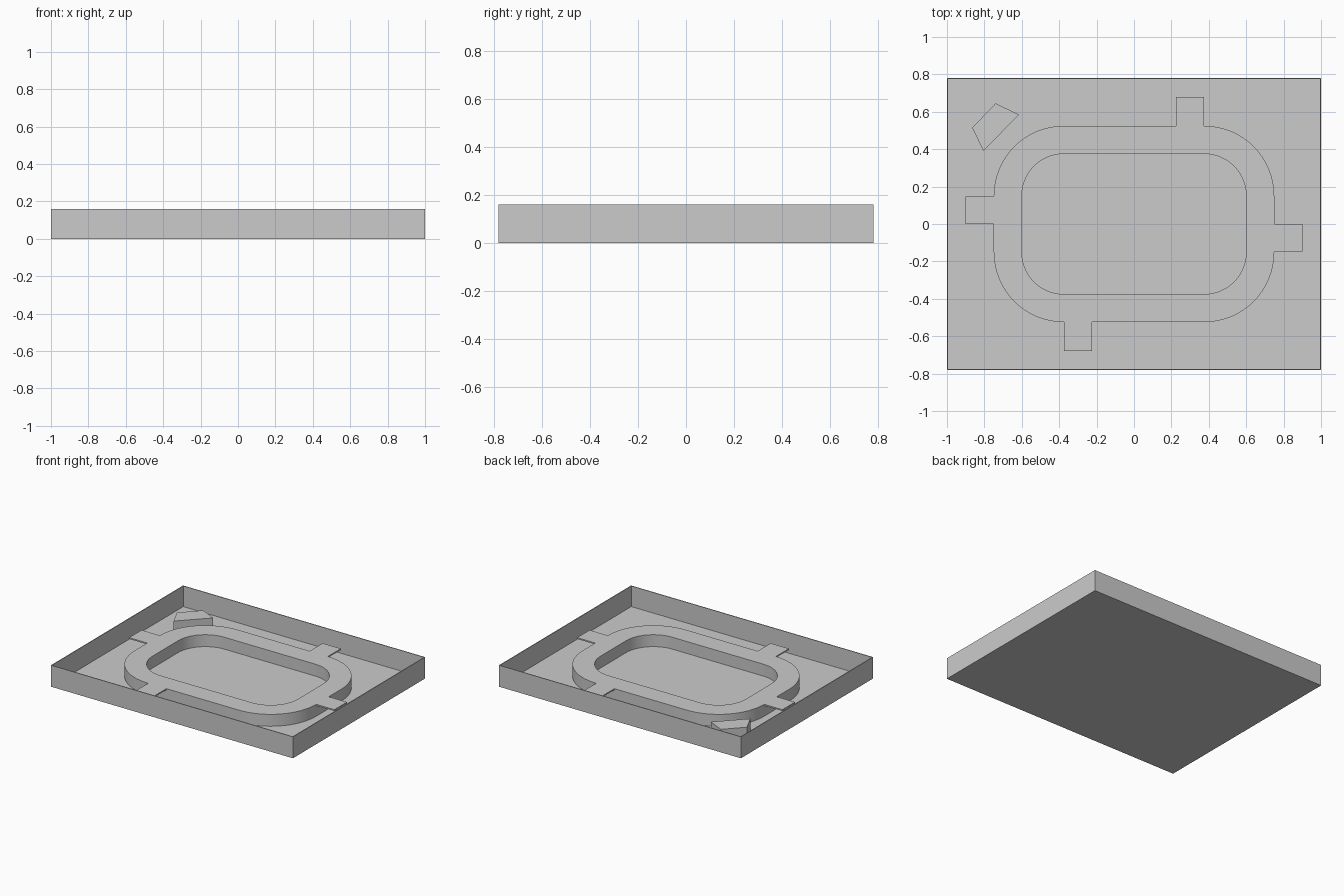
import bpy, bmesh, math

if "Cube" in bpy.data.objects:
    bpy.data.objects.remove(bpy.data.objects["Cube"])

grey = bpy.data.materials.new("plain grey")
grey.diffuse_color = (0.6, 0.6, 0.6, 1)
grey.use_nodes = True
grey.node_tree.nodes["Principled BSDF"].inputs["Base Color"].default_value = grey.diffuse_color

HX, HY, H = 1.0, 0.78, 0.16      # tray half sizes and height
T = 0.006                        # sheet thickness of the tray
TOP = 0.095                      # top of the ring, tabs and block


def finish(name, bm):
    bmesh.ops.recalc_face_normals(bm, faces=bm.faces)
    me = bpy.data.meshes.new(name)
    bm.to_mesh(me)
    bm.free()
    me.materials.append(grey)
    ob = bpy.data.objects.new(name, me)
    bpy.context.collection.objects.link(ob)
    return ob


def rounded(hx, hy, r, n=16):
    """Outline of a rounded rectangle; r = 0 gives a plain one."""
    if r == 0:
        return [(hx, hy), (-hx, hy), (-hx, -hy), (hx, -hy)]
    pts = []
    for q, (sx, sy) in enumerate([(1, 1), (-1, 1), (-1, -1), (1, -1)]):
        for i in range(n + 1):
            a = math.pi / 2 * (q + i / n)
            pts.append((sx * (hx - r) + r * math.cos(a),
                        sy * (hy - r) + r * math.sin(a)))
    return pts


def prism(name, pts, z0, z1):
    bm = bmesh.new()
    lo = [bm.verts.new((x, y, z0)) for x, y in pts]
    hi = [bm.verts.new((x, y, z1)) for x, y in pts]
    bm.faces.new(lo)
    bm.faces.new(hi)
    for i in range(len(pts)):
        j = (i + 1) % len(pts)
        bm.faces.new((lo[i], lo[j], hi[j], hi[i]))
    return finish(name, bm)


def frame(name, outer, inner, z0, z1):
    """Closed band between two outlines with equal point counts."""
    bm = bmesh.new()
    rows = [[bm.verts.new((x, y, z)) for x, y in pts]
            for pts, z in ((outer, z0), (outer, z1), (inner, z1), (inner, z0))]
    for k in range(4):
        a, b = rows[k], rows[(k + 1) % 4]
        for i in range(len(a)):
            j = (i + 1) % len(a)
            bm.faces.new((a[i], a[j], b[j], b[i]))
    return finish(name, bm)


# tray: floor sheet and thin upright walls
prism("tray_floor", rounded(HX, HY, 0), 0, T)
frame("tray_walls", rounded(HX, HY, 0), rounded(HX - T, HY - T, 0), T, H)

# raised oval ring
ring = frame("ring", rounded(0.75, 0.525, 0.375), rounded(0.6, 0.375, 0.225), T, TOP)
for o in bpy.context.selected_objects:
    o.select_set(False)
ring.select_set(True)
bpy.context.view_layer.objects.active = ring
bpy.ops.object.shade_smooth_by_angle(angle=math.radians(30))

# four thin tabs, arranged with half-turn symmetry
for s, side in ((1, "a"), (-1, "b")):
    for kind, (x0, x1, y0, y1) in (("long_side_tab", (0.225, 0.375, 0.525, 0.678)),
                                   ("short_side_tab", (0.75, 0.9, -0.148, 0.0))):
        pts = [(s * x, s * y) for x, y in ((x0, y0), (x1, y0), (x1, y1), (x0, y1))]
        prism(f"{kind}_{side}", pts, TOP - 0.01, TOP)

# loose corner block
prism("corner_block", [(-0.865, 0.515), (-0.74, 0.645), (-0.615, 0.585), (-0.805, 0.39)],
      T, TOP)
